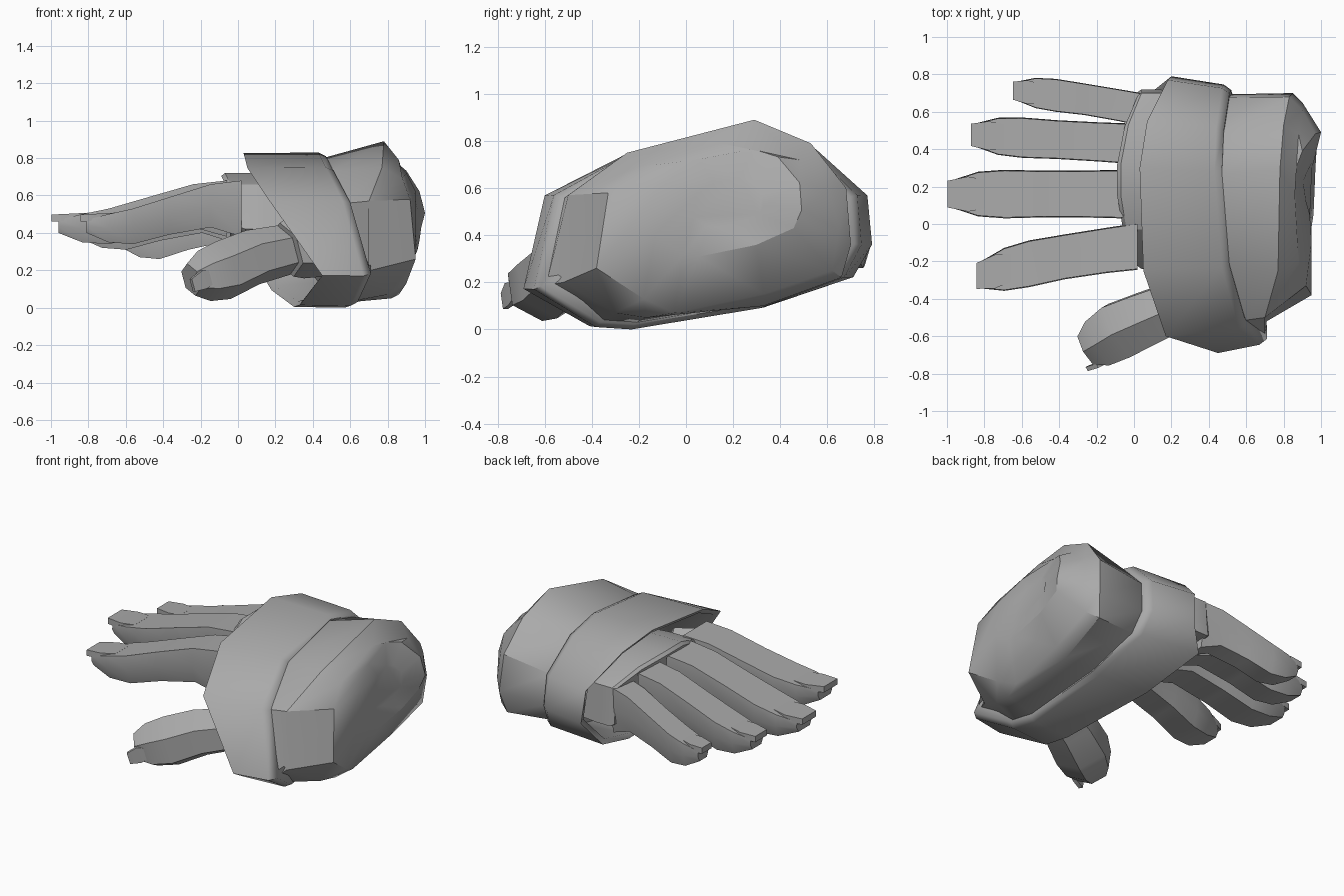
import bpy, bmesh, math
from mathutils import Vector

if "Cube" in bpy.data.objects:
    bpy.data.objects.remove(bpy.data.objects["Cube"])

grey = bpy.data.materials.new("grey")
grey.diffuse_color = (0.4, 0.4, 0.4, 1)
grey.use_nodes = True
grey.node_tree.nodes["Principled BSDF"].inputs["Base Color"].default_value = grey.diffuse_color


def loft(name, rings, angle=30):
    """Skin a row of equal-length point loops and cap both ends."""
    bm = bmesh.new()
    loops = [[bm.verts.new(p) for p in ring] for ring in rings]
    n = len(loops[0])
    for a, b in zip(loops, loops[1:]):
        for i in range(n):
            j = (i + 1) % n
            bm.faces.new((a[i], a[j], b[j], b[i]))
    bm.faces.new(loops[0])
    bm.faces.new(loops[-1])
    bmesh.ops.recalc_face_normals(bm, faces=bm.faces)
    mesh = bpy.data.meshes.new(name)
    bm.to_mesh(mesh)
    bm.free()
    ob = bpy.data.objects.new(name, mesh)
    bpy.context.collection.objects.link(ob)
    mesh.materials.append(grey)
    bpy.ops.object.select_all(action='DESELECT')
    ob.select_set(True)
    bpy.context.view_layer.objects.active = ob
    bpy.ops.object.shade_smooth_by_angle(angle=math.radians(angle))
    return ob


# Wrist cross-section (y, z), from the front shoulder over the top and round
SECTION = [(-.60, .57), (-.25, .75), (.30, .83), (.55, .77), (.77, .57), (.79, .36),
           (.71, .22), (.33, .09), (-.25, .0), (-.41, .01), (-.69, .17)]
# Wider-topped section where the cuff flares, and the smaller end face
FLARE = [(-.50, .57), (-.25, .75), (.29, .89), (.53, .79), (.68, .60), (.70, .36),
         (.66, .22), (.33, .10), (-.17, .05), (-.30, .07), (-.52, .20)]
END = [(-.33, .58), (-.20, .69), (.15, .79), (.48, .72), (.61, .59), (.65, .42),
       (.62, .25), (.33, .15), (-.05, .07), (-.18, .13), (-.38, .26)]


def wrist_ring(xs, sy=1, sz=1, cy=.05, cz=.42, dx=0):
    return [(x + dx, cy + (y - .05) * sy, cz + (z - .42) * sz)
            for x, (y, z) in zip(xs, SECTION)]


def ring_at(xs, section):
    return [(x, y, z) for x, (y, z) in zip(xs, section)]


# Hollow slanted wrap round the palm
left = [.17, .05, .03, .07, .18, .20, .10, .18, .30, .33, .45]
right = [.56, .47, .43, .44, .47, .48, .50, .53, .57, .60, .67]
loft("palm_wrap", [
    wrist_ring(left, .86, .86, dx=.25),
    wrist_ring(left, .93, .92, dx=.02),
    wrist_ring(left, 1, .99),
    wrist_ring(right, .94, 1),
    wrist_ring(right, .90, .95, dx=.04),
    wrist_ring(right, .80, .80, dx=.04)], 58)

# Wrist cuff with a rounded end and a six-sided bulge on it
flare = [.70, .77, .78, .80, .83, .85, .82, .80, .82, .80, .71]
end = [.92, .88, .86, .88, .90, .90, .89, .87, .86, .90, .95]
rim = [.95, .90, .86, .90, .97, 1.0, .98, .97, .96, .95, .95]
loft("wrist_cuff", [
    wrist_ring(right, .80, .80, dx=-.05),
    wrist_ring(right, .87, .93, dx=.03),
    ring_at(flare, FLARE),
    ring_at(end, END),
    wrist_ring(rim, .42, .55, .18, .54),
    wrist_ring([.4 * x + .56 for x in rim], .2, .25, .18, .54)], 34)

# Palm block, with the knuckle edge bowed forward
palm = [(-.24, .42), (-.03, .66), (.15, .72), (.32, .72), (.53, .69), (.70, .60),
        (.72, .36), (.30, .33), (-.18, .36)]
bow = [.0, -.08, -.11, -.11, -.07, .0, .0, -.06, .0]
loft("palm", [
    [(b + .02, .24 + (y - .24) * .97, .52 + (z - .52) * .92) for b, (y, z) in zip(bow, palm)],
    [(b + .04, y, z) for b, (y, z) in zip(bow, palm)],
    [(.14, y, z) for y, z in palm],
    [(.42, .2 + (y - .24) * .9, z - .03) for y, z in palm]])

# Finger stations: fraction along, top z, bottom z, relative width
STATIONS = [(0, .68, .38, 1), (.2, .66, .43, .97), (.47, .59, .39, .96),
            (.7, .53, .34, 1), (.86, .50, .35, .92), (1, .47, .40, .6)]


def finger(name, base, tip, half, drop, bulge=0):
    (x0, y0), (x1, y1) = base, tip

    def at(t):
        return x0 + (x1 - x0) * t, y0 + (y1 - y0) * t + bulge * math.sin(math.pi * t)

    rings = []
    for t, top, bottom, w in STATIONS:
        x, y = at(t)
        h = half * w
        mid = (top + bottom) / 2
        rings.append([(x, y + a * h, z - drop) for a, z in
                      ((-.96, top), (.96, top), (1, mid), (.72, bottom), (-.72, bottom), (-1, mid))])
    loft(name, rings)
    # Nail: thin tapered plate lying past the fingertip
    nail = []
    for t, z, w in ((.82, .50, .6), (.92, .495, .72), (1.04, .49, .55)):
        x, y = at(t)
        nail.append([(x, y + a * half * w, z + b - drop) for a, b in
                     ((-1, .008), (1, .008), (1, -.03), (-1, -.03))])
    loft(name + "_nail", nail)


finger("index_finger", (.02, -.12), (-.81, -.27), .125, 0, .015)
finger("middle_finger", (-.06, .16), (-.96, .16), .13, 0)
finger("ring_finger", (-.03, .43), (-.84, .475), .108, .03)
finger("little_finger", (.05, .61), (-.62, .71), .088, .08, .01)

# Thumb, lofted along a slanted axis
axis = Vector((-.56, -.31, -.19)).normalized()
side = axis.cross(Vector((0, 0, 1))).normalized()
up = side.cross(axis)


def hexagon(centre, r, n=6):
    c = Vector(centre)
    return [c + side * r * 1.1 * math.cos(math.tau * (i + .5) / n)
            + up * r * math.sin(math.tau * (i + .5) / n) for i in range(n)]


loft("thumb", [hexagon(c, r) for c, r in (
    ((.34, -.39, .33), .13), ((.08, -.50, .27), .15), ((-.08, -.57, .20), .16),
    ((-.18, -.63, .17), .14), ((-.25, -.67, .15), .09))], 40)
loft("thumb_collar", [hexagon(c, r) for c, r in (
    ((.42, -.40, .32), .16), ((.31, -.44, .32), .17), ((.26, -.46, .31), .15))])

# Thumb nail plate on the outer face of the tip
nail = []
for centre, w in (((-.13, -.71, .17), .03), ((-.19, -.74, .15), .05), ((-.25, -.76, .12), .035)):
    c = Vector(centre)
    nail.append([c + up * w, c + up * w - side * .025, c - up * w - side * .025, c - up * w])
loft("thumb_nail", nail)
